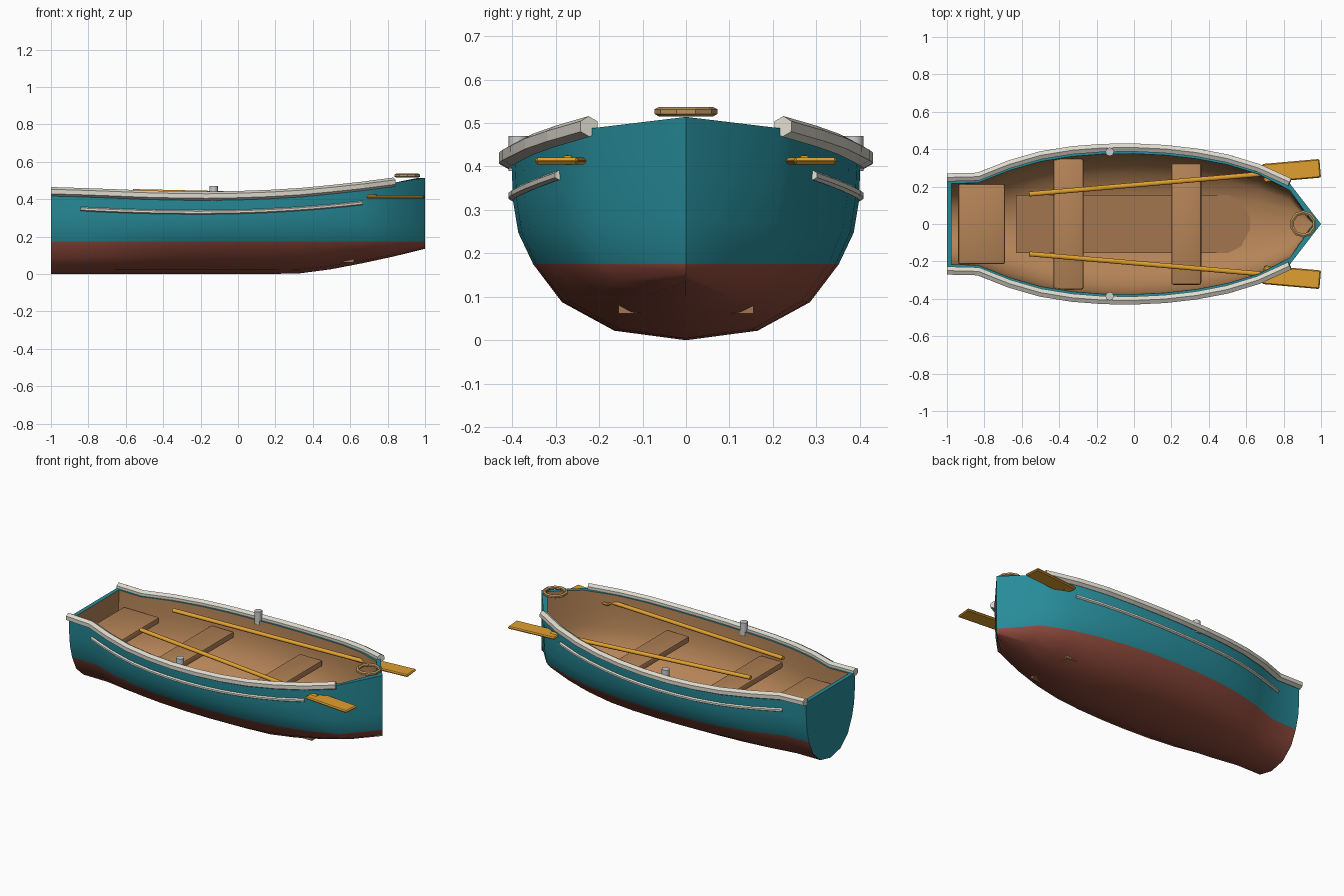
import bpy, bmesh, math
from mathutils import Vector

if "Cube" in bpy.data.objects:
    bpy.data.objects.remove(bpy.data.objects["Cube"])


def mat(name, rgb):
    m = bpy.data.materials.new(name)
    m.diffuse_color = (*rgb, 1)
    m.use_nodes = True
    m.node_tree.nodes["Principled BSDF"].inputs["Base Color"].default_value = m.diffuse_color
    return m


TEAL = mat("teal_paint", (0.02, 0.26, 0.32))
RED = mat("red_paint", (0.28, 0.07, 0.045))
WOOD = mat("wood", (0.46, 0.23, 0.095))
FLOOR = mat("floor_wood", (0.36, 0.18, 0.08))
WHITE = mat("off_white", (0.72, 0.69, 0.61))
OAR = mat("oar_varnish", (0.75, 0.35, 0.03))
ROPE = mat("rope", (0.5, 0.3, 0.12))
METAL = mat("metal", (0.6, 0.62, 0.62))


def finish(name, bm, mats, angle=35):
    bmesh.ops.remove_doubles(bm, verts=bm.verts, dist=0.0005)
    bmesh.ops.recalc_face_normals(bm, faces=bm.faces)
    me = bpy.data.meshes.new(name)
    bm.to_mesh(me)
    bm.free()
    for m in mats:
        me.materials.append(m)
    if angle:
        me.shade_smooth()
        me.set_sharp_from_angle(angle=math.radians(angle))
    ob = bpy.data.objects.new(name, me)
    bpy.context.collection.objects.link(ob)
    return ob


def box(name, x0, x1, w, z0, z1, m, bevel=0.0):
    bm = bmesh.new()
    bmesh.ops.create_cube(bm, size=1)
    for v in bm.verts:
        v.co = ((x0 + x1) / 2 + v.co.x * (x1 - x0), v.co.y * 2 * w,
                (z0 + z1) / 2 + v.co.z * (z1 - z0))
    if bevel:
        bmesh.ops.bevel(bm, geom=bm.edges[:], offset=bevel, segments=2,
                        profile=0.5, affect='EDGES')
    return finish(name, bm, [m])


def tube(name, path, ry, rz, n, m, angle=0, closed=False):
    """Sweep an n-gon with horizontal radius ry and vertical radius rz."""
    bm = bmesh.new()
    path = [Vector(p) for p in path]
    k = len(path)
    rings = []
    for i, p in enumerate(path):
        a = path[(i - 1) % k] if closed else path[max(i - 1, 0)]
        b = path[(i + 1) % k] if closed else path[min(i + 1, k - 1)]
        t = (b - a).normalized()
        side = Vector((-t.y, t.x, 0)).normalized()
        up = t.cross(side)
        rings.append([bm.verts.new(
            p + side * ry * math.cos(2 * math.pi * (j + 0.5) / n)
            + up * rz * math.sin(2 * math.pi * (j + 0.5) / n)) for j in range(n)])
    for i in range(k if closed else k - 1):
        r, s = rings[i], rings[(i + 1) % k]
        for j in range(n):
            bm.faces.new((r[j], r[(j + 1) % n], s[(j + 1) % n], s[j]))
    if not closed:
        bm.faces.new(rings[0])
        bm.faces.new(rings[-1])
    return finish(name, bm, [m], angle)


# Hull lines: 13 stations from stern to bow
XS = [-1 + i / 6 for i in range(13)]
BEAM = [.242, .246, .312, .36, .387, .4, .402, .394, .375, .343, .292, .216, 0]
SHEER = [.437, .432, .426, .419, .415, .413, .416, .422, .432, .448, .466, .488, .514]
KEEL = [0] * 7 + [0, .004, .026, .058, .094, .135]
WL = 0.175
WIDTH = [0, .41, .71, .875, .96, .99, 1]
LOW = [0, .125, .5, 1]
HIGH = [.3, .6, 1]


def lerp(table, x):
    f = min(max((x + 1) * 6, 0), 11.9999)
    i = int(f)
    return table[i] + (table[i + 1] - table[i]) * (f - i)


def section(i, inset=0.0):
    b = max(BEAM[i] - inset * 1.05, 0)
    k = KEEL[i] + inset * 1.3
    x = XS[i]
    if inset:
        x = -1 + inset if i == 0 else (0.96 if i == 12 else x)
        if i == 11:
            b -= 0.01
    zs = [k + (WL - k) * f for f in LOW] + [WL + (SHEER[i] - WL) * g for g in HIGH]
    half = [Vector((x, b * w, z)) for w, z in zip(WIDTH, zs)]
    return [Vector((p.x, -p.y, p.z)) for p in half[:0:-1]] + half


def hull():
    bm = bmesh.new()
    layers = []
    for inset in (0, 0.025):
        grid = [[bm.verts.new(c) for c in section(i, inset)] for i in range(13)]
        layers.append(grid)
        for i in range(12):
            for j in range(12):
                f = bm.faces.new((grid[i][j], grid[i + 1][j],
                                  grid[i + 1][j + 1], grid[i][j + 1]))
                f.material_index = 2 if inset else (1 if 3 <= j <= 8 else 0)
        f = bm.faces.new(grid[0])  # transom
        f.material_index = 2 if inset else 0
    o, n = layers
    for j in (0, 12):  # top edge of the planking
        for i in range(12):
            bm.faces.new((o[i][j], o[i + 1][j], n[i + 1][j], n[i][j]))
    bm.faces.new((o[0][0], o[0][12], n[0][12], n[0][0]))
    bmesh.ops.dissolve_degenerate(bm, dist=0.0005, edges=bm.edges[:])
    finish("hull", bm, [TEAL, RED, WOOD], 40)


hull()

# Floor and seats
box("floor_boards", -.63, .62, .155, .062, .085, FLOOR)
box("stern_seat", -.94, -.69, .215, .305, .345, WOOD, .012)
box("middle_seat", -.43, -.27, .35, .275, .315, WOOD, .012)
box("forward_seat", .2, .36, .325, .275, .315, WOOD, .012)

for s, side in ((1, "left"), (-1, "right")):
    # Gunwale rail along the top edge
    tube(side + "_gunwale",
         [(XS[i], s * (BEAM[i] + .007), SHEER[i] + .004) for i in range(12)],
         .025, .024, 6, WHITE)

    # Thin rub strip following the hull side
    pts = []
    for i in range(13):
        x = -.84 + 1.505 * i / 12
        z = .33 + .018 * max(0, (-.2 - x) / .64) ** 2 + .05 * max(0, (x + .2) / .865) ** 2
        g = (z - WL) / (lerp(SHEER, x) - WL)
        w = .96 + .03 * (g - .3) / .3 if g < .6 else .99 + .01 * (g - .6) / .4
        pts.append((x, s * (lerp(BEAM, x) * w + .002), z))
    tube(side + "_rub_strip", pts, .011, .011, 6, WHITE)

    # Oar: shaft and flat blade
    tube(side + "_oar_shaft", [(-.56, s * .16, .443), (.74, s * .272, .414)],
         .014, .012, 8, OAR, 50)
    bm = bmesh.new()
    bmesh.ops.create_cube(bm, size=1)
    d = Vector((.305, s * .027, 0))
    across = Vector((-s * .088, 1, 0)).normalized()
    for v in bm.verts:
        v.co = (Vector((.843, s * .2845, .4125)) + d * v.co.x
                + across * .1 * v.co.y + Vector((0, 0, .015 * v.co.z)))
    bmesh.ops.bevel(bm, geom=bm.edges[:], offset=.006, segments=1,
                    profile=0.5, affect='EDGES')
    finish(side + "_oar_blade", bm, [OAR], 0)

    # Oarlock pin
    bm = bmesh.new()
    bmesh.ops.create_cone(bm, cap_ends=True, segments=8, radius1=.023,
                          radius2=.023, depth=.08)
    bmesh.ops.translate(bm, verts=bm.verts, vec=(-.13, s * .386, .43))
    finish(side + "_oarlock", bm, [METAL], 50)

# Rope ring on the bow
tube("bow_ring", [(.905 + .062 * math.cos(a), .062 * math.sin(a), .526)
                  for a in [2 * math.pi * (i + .5) / 10 for i in range(10)]],
     .012, .011, 6, ROPE, 0, True)
